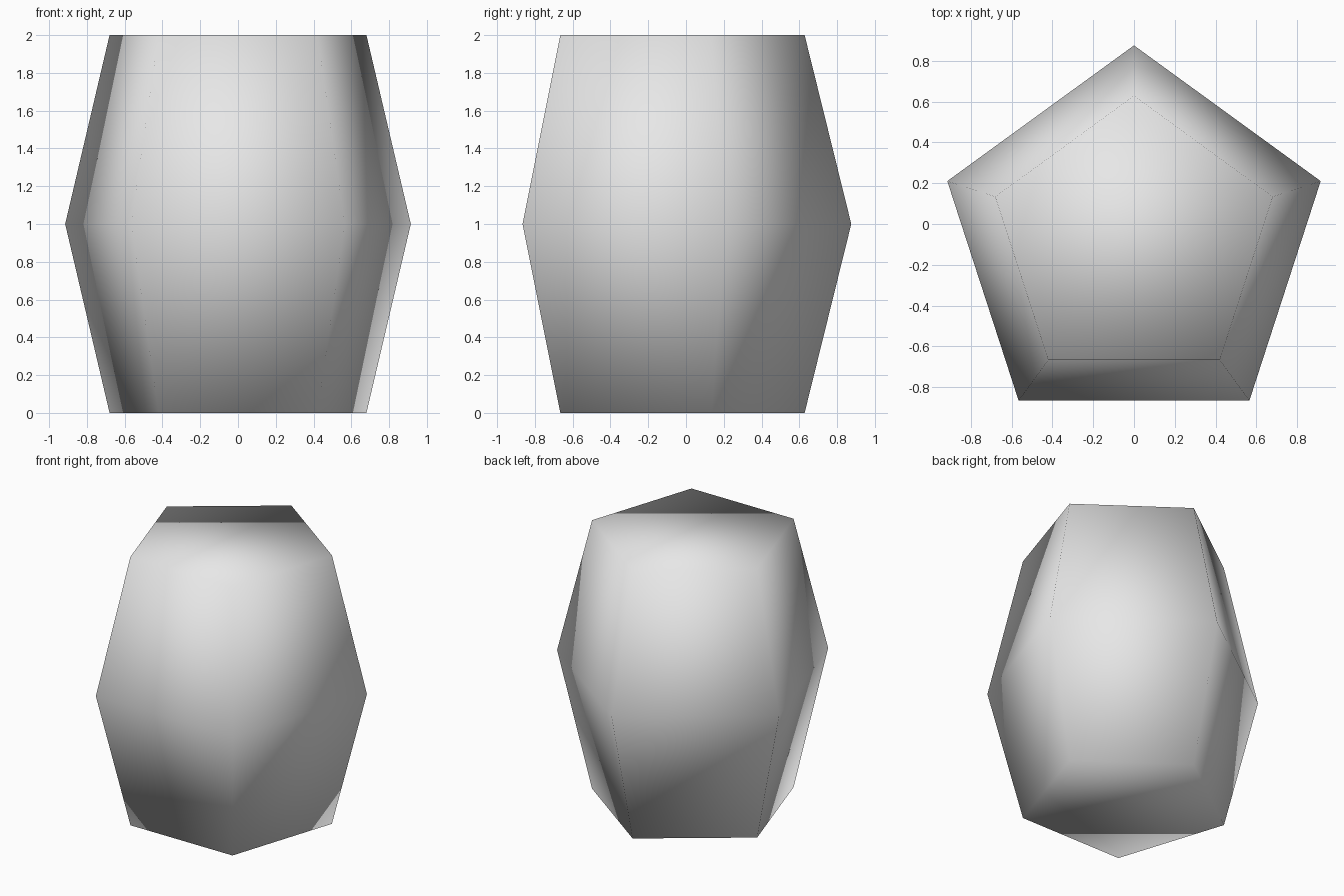
import bpy
import bmesh
import math

if "Cube" in bpy.data.objects:
    bpy.data.objects.remove(bpy.data.objects["Cube"])

SIDES = 5
CENTRE_Y = -0.087                                  # keeps the pentagon's bounds centred on y = 0
RINGS = [(0.0, 0.715), (1.0, 0.962), (2.0, 0.715)]  # (height, radius)

# Five-sided barrel: three rings, side walls and two caps
bm = bmesh.new()
rings = []
for z, r in RINGS:
    ring = []
    for i in range(SIDES):
        a = math.pi / 2 + i * math.tau / SIDES
        ring.append(bm.verts.new((r * math.cos(a), CENTRE_Y + r * math.sin(a), z)))
    rings.append(ring)
for low, high in zip(rings, rings[1:]):
    for i in range(SIDES):
        j = (i + 1) % SIDES
        bm.faces.new((low[i], low[j], high[j], high[i]))
bm.faces.new(rings[0][::-1])
bm.faces.new(rings[-1])
bmesh.ops.recalc_face_normals(bm, faces=bm.faces)

# Smooth shading over the whole surface
for face in bm.faces:
    face.smooth = True
mesh = bpy.data.meshes.new("barrel_body")
bm.to_mesh(mesh)
bm.free()

# Plain grey surface
grey = bpy.data.materials.new("light grey")
grey.diffuse_color = (0.8, 0.8, 0.8, 1.0)
grey.use_nodes = True
grey.node_tree.nodes["Principled BSDF"].inputs["Base Color"].default_value = grey.diffuse_color
mesh.materials.append(grey)

barrel = bpy.data.objects.new("barrel_body", mesh)
bpy.context.collection.objects.link(barrel)
